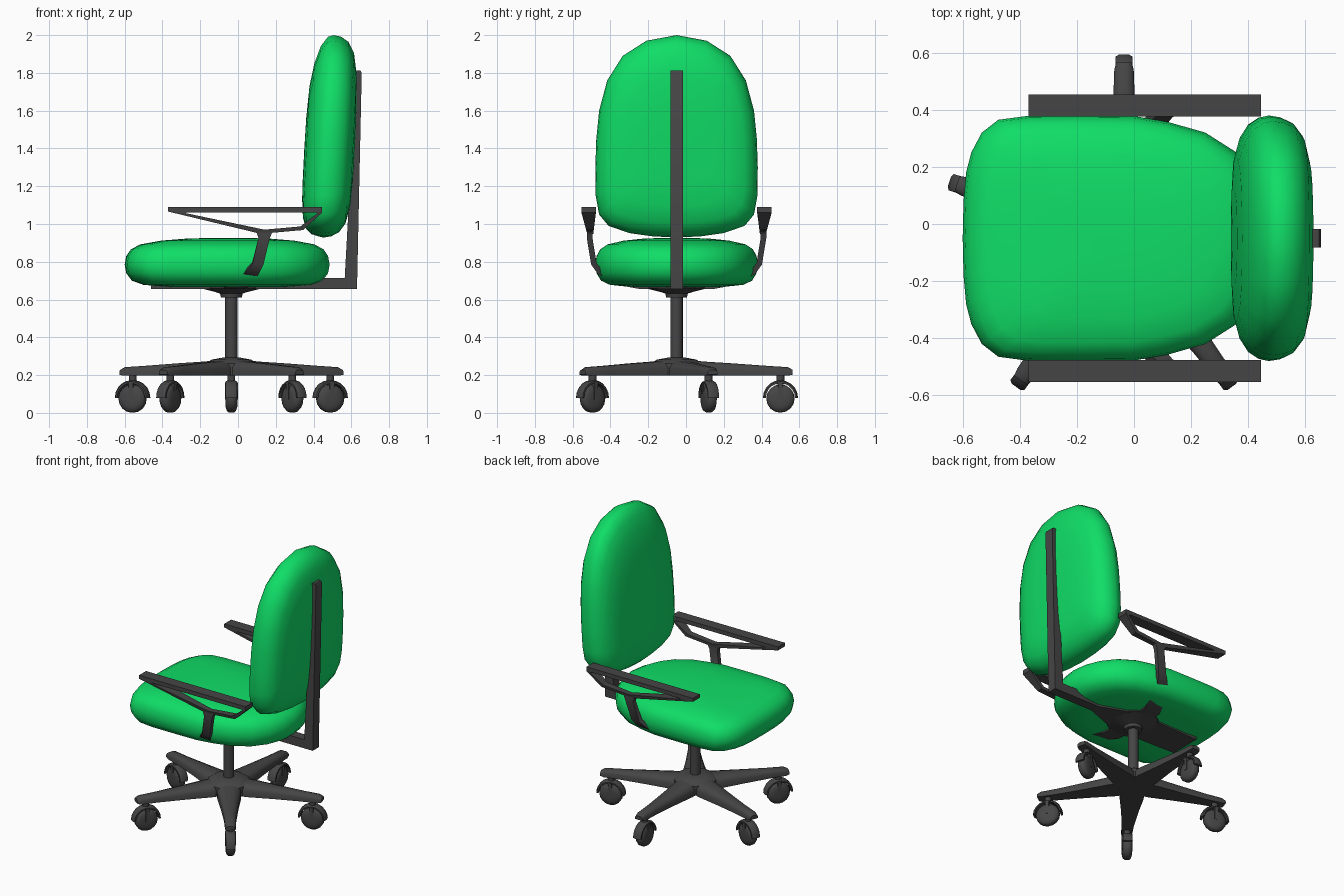
import bpy, bmesh, math
from mathutils import Matrix, Vector

if "Cube" in bpy.data.objects:
    bpy.data.objects.remove(bpy.data.objects["Cube"])

CX, CY = -0.035, -0.05      # swivel axis


def material(name, col):
    m = bpy.data.materials.new(name)
    m.diffuse_color = (*col, 1)
    m.use_nodes = True
    m.node_tree.nodes["Principled BSDF"].inputs["Base Color"].default_value = m.diffuse_color
    return m


GREEN = material("green fabric", (0.005, 0.73, 0.135))
DARK = material("dark grey plastic", (0.06, 0.06, 0.06))


def loft(name, rings, mat=DARK, closed=False, angle=40, mtx=Matrix()):
    """Skin equal-length rings of points; cap the ends unless closed."""
    bm = bmesh.new()
    vs = [[bm.verts.new(mtx @ Vector(p)) for p in r] for r in rings]
    n = len(vs[0])
    pairs = list(zip(vs, vs[1:])) + ([(vs[-1], vs[0])] if closed else [])
    for a, b in pairs:
        for i in range(n):
            j = (i + 1) % n
            bm.faces.new((a[i], a[j], b[j], b[i]))
    if not closed:
        bm.faces.new(vs[0])
        bm.faces.new(vs[-1])
    bmesh.ops.recalc_face_normals(bm, faces=bm.faces)
    me = bpy.data.meshes.new(name)
    bm.to_mesh(me)
    bm.free()
    me.materials.append(mat)
    ob = bpy.data.objects.new(name, me)
    bpy.context.collection.objects.link(ob)
    bpy.ops.object.select_all(action='DESELECT')
    ob.select_set(True)
    bpy.context.view_layer.objects.active = ob
    bpy.ops.object.shade_smooth_by_angle(angle=math.radians(angle))
    return ob


def lathe(name, profile, mtx, n=16):
    """Profile of (radius, z) turned around z."""
    return loft(name, [[(r * math.cos(2 * math.pi * i / n), r * math.sin(2 * math.pi * i / n), z)
                        for i in range(n)] for r, z in profile], mtx=mtx)


def box(x0, x1, hw, z0, z1):
    return [(x0, -hw, z0), (x1, -hw, z0), (x1, hw, z1), (x0, hw, z1)]


def mirrored(half):
    """Half outline (u, half width) from tip to tip -> full loop."""
    return half + [(u, -w) for u, w in half[-2:0:-1]]


# seat cushion
seat = mirrored([(-.6, 0), (-.597, .13), (-.588, .23), (-.57, .3), (-.533, .37), (-.475, .415),
                 (-.37, .429), (-.2, .43), (0, .428), (.12, .407), (.25, .37), (.36, .3),
                 (.43, .21), (.47, .11), (.485, 0)])
layers = [(.25, .665), (.6, .668), (.82, .678), (.93, .7), (.985, .74), (1, .785), (.985, .83),
          (.94, .866), (.85, .892), (.65, .912), (.4, .923), (.18, .926)]
loft("seat", [[(-.05 + (x + .05) * s, CY + y * s, z) for x, y in seat] for s, z in layers],
     GREEN, angle=70)

# backrest cushion: layers are (scale, depth from rim, vertical shift)
back = mirrored([(.928, 0), (.935, .13), (.952, .25), (.99, .36), (1.05, .41), (1.15, .428),
                 (1.3, .43), (1.45, .425), (1.6, .41), (1.76, .367), (1.89, .285), (1.97, .16),
                 (2.0, 0)])
layers = [(.15, -.126, -.1), (.4, -.124, -.08), (.65, -.115, -.06), (.82, -.095, -.04),
          (.93, -.065, -.015), (.985, -.03, 0), (1, 0, 0), (.985, .04, 0), (.94, .08, 0),
          (.84, .112, 0), (.65, .132, 0), (.4, .139, 0), (.15, .141, 0)]
rings = []
for s, d, sh in layers:
    ring = []
    for z, y in back:
        zz = 1.4 + (z - 1.4) * s + sh
        ring.append((.48 + d + .05 * (zz - 1.46), CY + y * s, zz))
    rings.append(ring)
loft("backrest", rings, GREEN, angle=70)

# L-shaped back support bar
prof = [(.1, .655), (.63, .655), (.655, 1.8), (.648, 1.812), (.618, 1.812), (.608, 1.5),
        (.565, .715), (.1, .715)]
loft("back_support", [[(x, CY + w, z) for x, z in prof] for w in (-.033, .033)])

# plate under the seat, narrowing towards the bar
loft("seat_plate", [[(x, CY - w, .655), (x, CY + w, .655), (x, CY + w, z), (x, CY - w, z)]
                    for x, w, z in [(-.46, .11, .675), (-.1, .12, .69), (.1, .1, .7), (.28, .033, .71)]])

# column and flange
AXIS = Matrix.Translation((CX, CY, 0))
lathe("column", [(.033, .25), (.033, .61), (.055, .612), (.06, .632), (.085, .64),
                 (.165, .66), (.165, .68)], AXIS)
lathe("base_hub", [(.1, .197), (.135, .2), (.135, .262), (.105, .282), (.05, .292)], AXIS, 20)

# armrests: tapered frame plus bent support, one per side
frame = [((-.37, 1.09), (-.27, 1.062)), ((.445, 1.09), (.41, 1.062)), ((.445, 1.06), (.42, 1.056)),
         ((.345, .968), (.33, .987)), ((.12, .948), (.14, .97)), ((-.37, 1.066), (-.275, 1.057))]
# support path: x, sideways, z, half width in x, thickness direction (sideways, z)
path = [(.14, .46, .965, .045, 1, 0), (.138, .46, .925, .03, 1, 0), (.105, .438, .79, .03, .95, -.3),
        (.07, .405, .745, .04, .75, -.65), (.015, .3, .69, .055, .4, -.9),
        (-.02, .2, .672, .06, .1, -1), (CX, .05, .67, .06, 0, -1)]
for side, sg in (("left", 1), ("right", -1)):
    rings = []
    for outer, inner in frame:
        ring = []
        for (x, z), sign in ((outer, -1), (outer, 1), (inner, 1), (inner, -1)):
            t = min(1, max(0, (z - .948) / .11))
            ring.append((x, CY + sg * (.457 + .008 * t + sign * (.016 + .022 * t)), z))
        rings.append(ring)
    loft(side + "_armrest", rings, closed=True, angle=30)
    loft(side + "_arm_support",
         [[(x + a * w, CY + sg * (y + b * .015 * ny), z + b * .015 * nz)
           for a, b in ((-1, -1), (1, -1), (1, 1), (-1, 1))] for x, y, z, w, ny, nz in path], angle=30)

# five legs with casters
leg = [(.03, .075, .197, .285), (.14, .075, .197, .272), (.3, .055, .197, .262),
       (.48, .038, .197, .249), (.59, .034, .197, .242), (.615, .028, .202, .228)]
for k in range(5):
    M = AXIS @ Matrix.Rotation(math.radians(18 + 72 * k), 4, 'Z')
    loft(f"leg_{k+1}", [[(r, -w, a), (r, w, a), (r, w, a + .55 * (b - a)), (r, w * .8, a + .85 * (b - a)),
                         (r, w * .35, b), (r, -w * .35, b), (r, -w * .8, a + .85 * (b - a)),
                         (r, -w, a + .55 * (b - a))] for r, w, a, b in leg], mtx=M)
    C = M @ Matrix.Translation((.55, 0, .076))
    lathe(f"caster_wheel_{k+1}", [(.02, -.032), (.045, -.031), (.066, -.024), (.075, -.012), (.075, .012),
                                  (.066, .024), (.045, .031), (.02, .032)],
          C @ Matrix.Rotation(math.pi / 2, 4, 'X'))
    # half-round hood over the wheel
    arc = [math.pi * i / 10 for i in range(11)]
    loft(f"caster_hood_{k+1}", [[(r * math.cos(a), w, r * math.sin(a) + .004)
                                 for r, w in ((.077, -.03), (.086, -.03), (.093, -.018), (.093, .018),
                                              (.086, .03), (.077, .03))] for a in arc], mtx=C)
    # fork and stem
    loft(f"caster_fork_{k+1}", [[(-.012, -.034, z), (.012, -.034, z), (.012, .034, z), (-.012, .034, z)]
                                for z in (-.005, .085)], mtx=C)
    lathe(f"caster_stem_{k+1}", [(.021, .075), (.021, .135)], C, 10)
